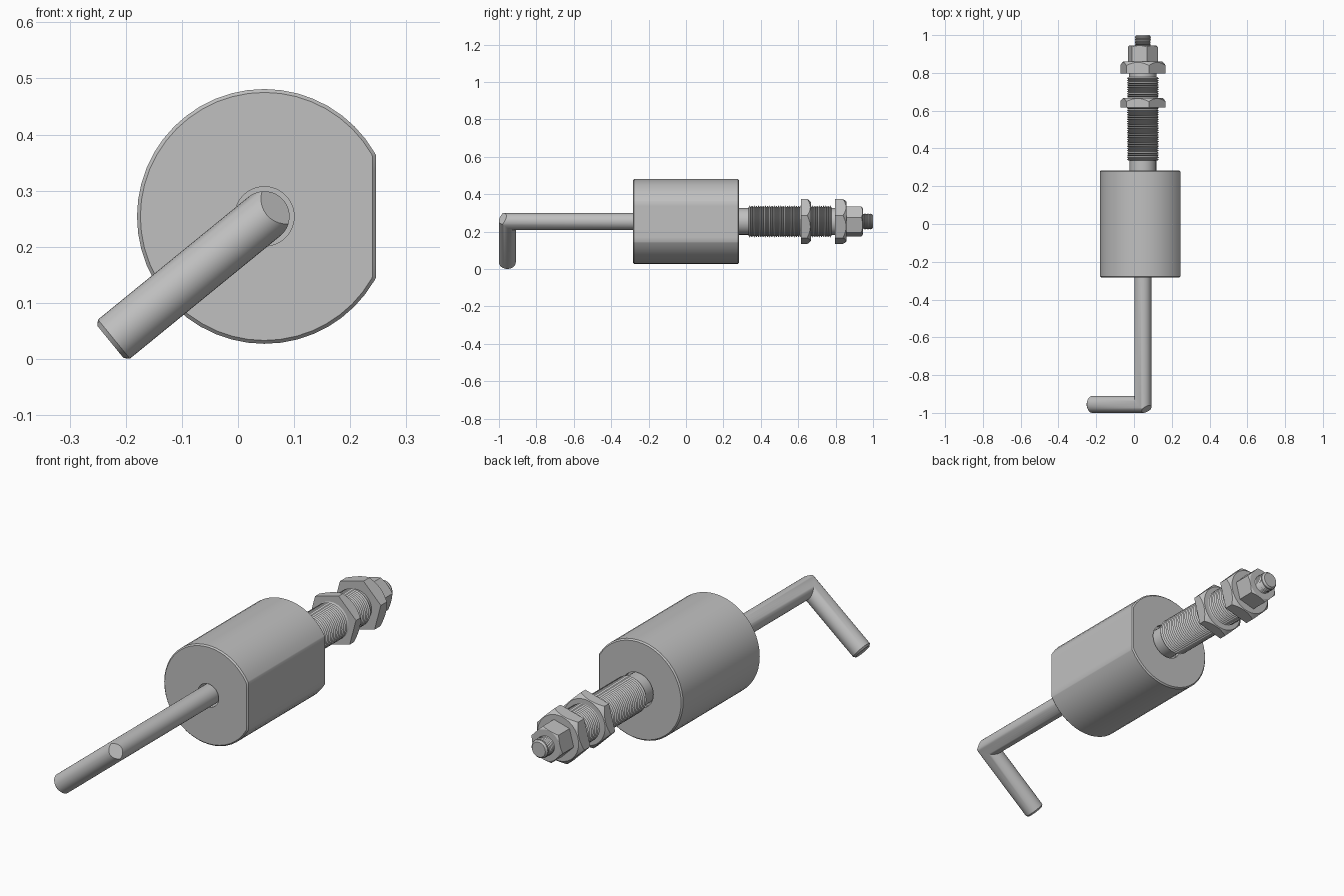
import bpy, bmesh, math
from mathutils import Vector

if "Cube" in bpy.data.objects:
    bpy.data.objects.remove(bpy.data.objects["Cube"])

AX, AZ = 0.047, 0.254          # main axis position in x and z

steel = bpy.data.materials.new("steel_grey")
steel.diffuse_color = (0.53, 0.53, 0.53, 1)
steel.use_nodes = True
steel.node_tree.nodes["Principled BSDF"].inputs["Base Color"].default_value = steel.diffuse_color


def loft(name, rings, cut=None):
    """Skin closed rings, cap both ends, optionally trim with a plane."""
    bm = bmesh.new()
    vs = [[bm.verts.new(p) for p in ring] for ring in rings]
    n = len(rings[0])
    for a, b in zip(vs, vs[1:]):
        for i in range(n):
            j = (i + 1) % n
            bm.faces.new((a[i], a[j], b[j], b[i]))
    bm.faces.new(vs[0])
    bm.faces.new(vs[-1])
    if cut:
        geom = bm.verts[:] + bm.edges[:] + bm.faces[:]
        res = bmesh.ops.bisect_plane(bm, geom=geom, plane_co=cut[0], plane_no=cut[1], clear_outer=True)
        edges = [e for e in res["geom_cut"] if isinstance(e, bmesh.types.BMEdge)]
        bmesh.ops.holes_fill(bm, edges=edges)
    bmesh.ops.recalc_face_normals(bm, faces=bm.faces)
    me = bpy.data.meshes.new(name)
    bm.to_mesh(me)
    bm.free()
    me.materials.append(steel)
    ob = bpy.data.objects.new(name, me)
    bpy.context.collection.objects.link(ob)
    bpy.ops.object.select_all(action='DESELECT')
    ob.select_set(True)
    bpy.context.view_layer.objects.active = ob
    bpy.ops.object.shade_smooth_by_angle(angle=math.radians(30))
    return ob


def polar(r, t, y):
    return Vector((AX + r * math.cos(t), y, AZ + r * math.sin(t)))


def circle_angles(n):
    return [2 * math.pi * i / n for i in range(n)]


def lathe(name, profile, n=32):
    loft(name, [[polar(r, t, y) for t in circle_angles(n)] for r, y in profile])


def thread(name, y0, y1, r, depth, pitch, n=32):
    """Zigzag ridged bar."""
    count = round((y1 - y0) / pitch)
    step = (y1 - y0) / count
    prof = [(r - depth, y0)]
    for i in range(count):
        prof += [(r, y0 + (i + 0.5) * step), (r - depth, y0 + (i + 1) * step)]
    lathe(name, prof, n)


def hex_nut(name, y0, y1, R, face_r, slope):
    """Hexagonal nut with its rear corners turned down to a cone."""
    phase = math.radians(15)
    ap = R * math.cos(math.pi / 6)
    base, edge, top = [], [], []
    for t in circle_angles(72):
        a = t % (math.pi / 3) - math.pi / 6
        h = ap / math.cos(a)
        base.append(polar(h, t + phase, y0))
        edge.append(polar(h, t + phase, y1 - (h - face_r) * slope))
        top.append(polar(face_r, t + phase, y1))
    loft(name, [base, edge, top])


# Body: chamfered cylinder with one flat side and a recess at each end
R, FLAT, C = 0.227, 0.199, 0.006
corner = math.acos(FLAT / R)
angles = sorted(circle_angles(48) + [corner, 2 * math.pi - corner])


def d_ring(r, flat, y):
    return [polar(min(r, flat / math.cos(t)) if math.cos(t) > 0.1 else r, t, y) for t in angles]


loft("body", [
    d_ring(0.053, 9, -0.22), d_ring(0.053, 9, -0.283),
    d_ring(R - C, FLAT - C, -0.283), d_ring(R, FLAT, -0.283 + C),
    d_ring(R, FLAT, 0.284 - C), d_ring(R - C, FLAT - C, 0.284),
    d_ring(0.08, 9, 0.284), d_ring(0.08, 9, 0.26)])

# Bent rod: mitred elbow with its outer corner trimmed
r = 0.045
u = Vector((0.775, 0, 0.632)).normalized()
w = Vector((-u.z, 0, u.x))
back = Vector((0, 1, 0))
elbow = Vector((AX, -1 + r, AZ))
ring_uv = [(math.cos(t), math.sin(t)) for t in circle_angles(32)]


def leg_ring(length, rad):
    return [elbow - u * length - back * (c * rad) + w * (s * rad) for c, s in ring_uv]


rod_start = [Vector((AX, -0.215, AZ)) + u * (c * r) + w * (s * r) for c, s in ring_uv]
mitre = [elbow + (u - back) * (c * r) + w * (s * r) for c, s in ring_uv]
loft("bent_rod", [rod_start, mitre, leg_ring(0.346, r), leg_ring(0.354, r - 0.008)],
     cut=(elbow + (u - back) * 0.025, u - back))

# Rear neck, threaded barrel and stud
lathe("neck", [(0.071, 0.255), (0.071, 0.336)])
thread("front_thread", 0.335, 0.62, 0.085, 0.009, 0.0118)
thread("rear_thread", 0.66, 0.777, 0.085, 0.009, 0.0118)
lathe("rear_collar", [(0.073, 0.775), (0.073, 0.80)])
thread("stud_thread", 0.94, 0.99, 0.043, 0.005, 0.009)
lathe("stud_tip", [(0.041, 0.988), (0.041, 0.992), (0.034, 1.0)])

# Nuts
hex_nut("lock_nut", 0.616, 0.668, 0.124, 0.104, 1.0)
hex_nut("end_nut", 0.796, 0.859, 0.124, 0.104, 1.0)
hex_nut("small_nut", 0.858, 0.945, 0.082, 0.070, 0.6)
